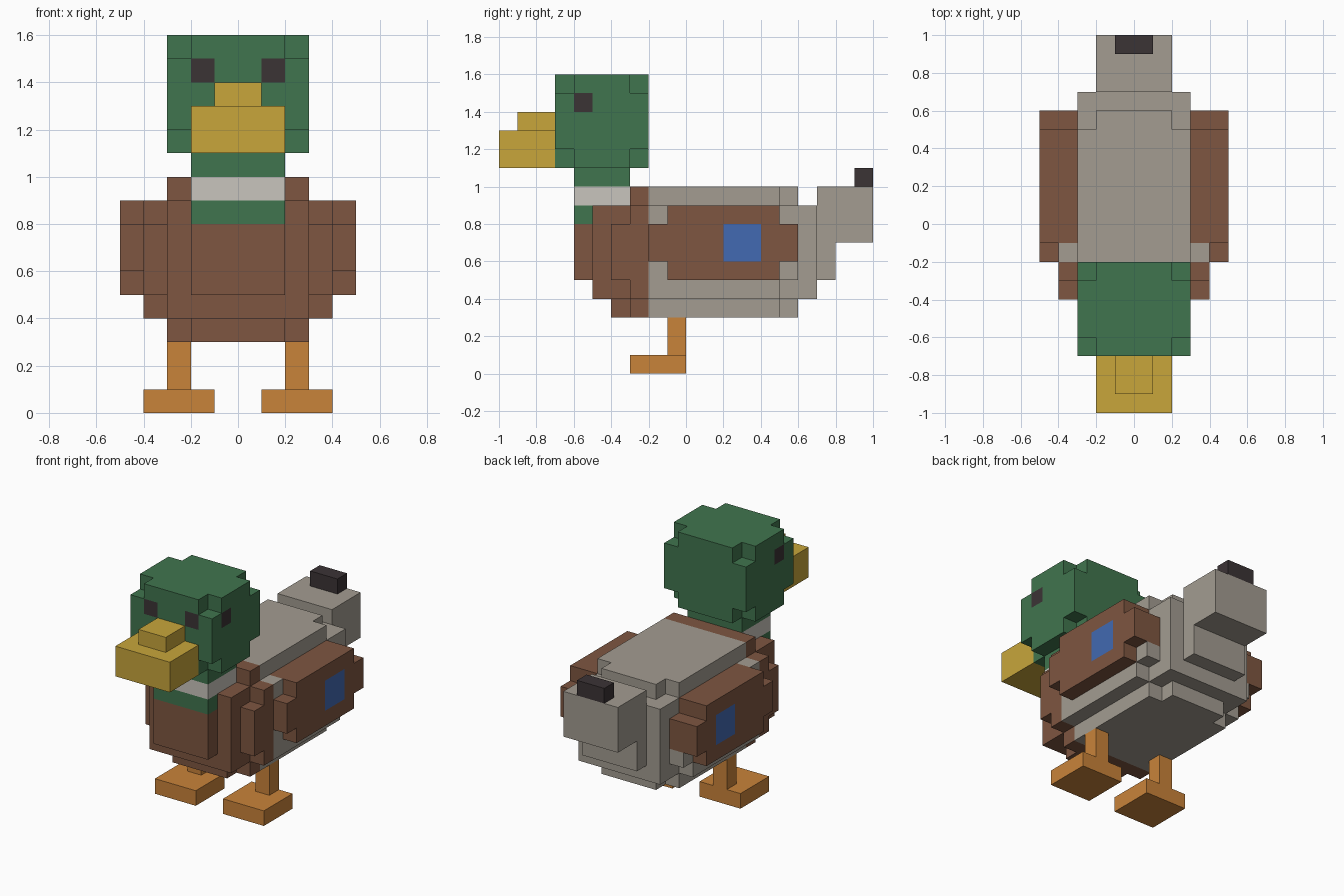
import bpy
import bmesh
from mathutils import Vector

if "Cube" in bpy.data.objects:
    bpy.data.objects.remove(bpy.data.objects["Cube"])

UNIT = 0.1  # edge length of one block


def make_material(name, hex_colour):
    """Flat material from an sRGB hex colour."""
    srgb = [int(hex_colour[i:i + 2], 16) / 255 for i in (0, 2, 4)]
    rgba = [((c + 0.055) / 1.055) ** 2.4 for c in srgb] + [1.0]
    mat = bpy.data.materials.new(name)
    mat.use_nodes = True
    mat.diffuse_color = rgba
    bsdf = next(n for n in mat.node_tree.nodes if n.type == "BSDF_PRINCIPLED")
    bsdf.inputs["Base Color"].default_value = rgba
    bsdf.inputs["Roughness"].default_value = 0.9
    return mat


PALETTE = {name: make_material(name, code) for name, code in (
    ("green", "40754E"), ("brown", "7E5641"), ("grey", "A39C91"),
    ("white", "C9C5BD"), ("yellow", "C8A63B"), ("orange", "C9833A"),
    ("blue", "426AB2"), ("dark", "3B3335"))}
COLOURS = list(PALETTE)

cells = {}  # block position -> (part, colour)


def fill(part, colour, x, y, z):
    """Fill a box of blocks, mirrored across x; a later box replaces an earlier one."""
    for i in range(*x):
        for j in range(*y):
            for k in range(*z):
                cells[i, j, k] = cells[-1 - i, j, k] = (part, colour)


def carve_corners(x, y, z):
    """Remove the corner blocks of a box."""
    for i in (x[1] - 1, -x[1]):
        for j in (y[0], y[1] - 1):
            for k in (z[0], z[1] - 1):
                cells.pop((i, j, k), None)


# Grey trunk, stepped towards the belly, back and rump
fill("body", "grey", (0, 3), (-2, 5), (3, 10))
fill("body", "grey", (0, 2), (5, 6), (3, 10))
fill("body", "grey", (0, 3), (5, 7), (4, 9))
fill("body", "grey", (3, 4), (-2, 5), (4, 9))
fill("body", "grey", (3, 4), (5, 6), (5, 8))

# Brown breast
fill("body", "brown", (0, 2), (-6, -5), (5, 8))
fill("body", "brown", (0, 3), (-5, -2), (4, 9))
fill("body", "brown", (0, 2), (-4, -3), (3, 4))
fill("body", "brown", (0, 3), (-3, -2), (3, 10))
fill("body", "brown", (3, 4), (-4, -3), (5, 8))
fill("body", "brown", (3, 4), (-3, -2), (4, 9))

# Tail with a dark curl
fill("tail", "grey", (0, 2), (7, 8), (5, 10))
fill("tail", "grey", (0, 2), (8, 10), (7, 10))
fill("tail_curl", "dark", (0, 1), (9, 10), (10, 11))

# Wings with a blue patch
fill("wing", "brown", (3, 5), (-1, 5), (5, 9))
fill("wing", "brown", (4, 5), (-2, -1), (6, 8))
fill("wing", "brown", (3, 5), (5, 6), (6, 8))
fill("wing", "blue", (4, 5), (2, 4), (6, 8))

# Neck with a white collar
fill("neck", "green", (0, 2), (-6, -3), (8, 11))
fill("neck", "white", (0, 2), (-6, -3), (9, 10))

# Head with clipped corners and eyes on the front and sides
head = ((0, 3), (-7, -2), (11, 16))
fill("head", "green", *head)
carve_corners(*head)
fill("head", "dark", (1, 2), (-7, -6), (14, 15))
fill("head", "dark", (2, 3), (-6, -5), (14, 15))

# Beak
fill("beak", "yellow", (0, 2), (-10, -7), (11, 13))
fill("beak", "yellow", (0, 1), (-9, -7), (13, 14))

# Legs and feet
fill("leg", "orange", (2, 3), (-1, 0), (1, 3))
fill("foot", "orange", (1, 4), (-3, 0), (0, 1))


def block_face(cell, axis, sign):
    """Corners of one side of a block, wound to face outwards."""
    u, v = (axis + 1) % 3, (axis + 2) % 3
    corners = []
    for a, b in ((0, 0), (1, 0), (1, 1), (0, 1)):
        p = list(cell)
        p[axis] += sign > 0
        p[u] += a
        p[v] += b
        corners.append(tuple(p))
    return corners if sign > 0 else corners[::-1]


def build_part(name, blocks):
    """Skin the exposed sides of the blocks and merge them into large flat faces."""
    bm = bmesh.new()
    verts = {}
    for cell in blocks:
        for axis in range(3):
            for sign in (-1, 1):
                neighbour = list(cell)
                neighbour[axis] += sign
                if tuple(neighbour) in cells:
                    continue
                corners = block_face(cell, axis, sign)
                for p in corners:
                    if p not in verts:
                        verts[p] = bm.verts.new(Vector(p) * UNIT)
                face = bm.faces.new([verts[p] for p in corners])
                face.material_index = COLOURS.index(cells[cell][1])
    bmesh.ops.dissolve_limit(bm, angle_limit=0.01, verts=bm.verts[:],
                             edges=bm.edges[:], delimit={"MATERIAL"})
    mesh = bpy.data.meshes.new(name)
    bm.to_mesh(mesh)
    bm.free()
    for mat in PALETTE.values():
        mesh.materials.append(mat)
    bpy.context.collection.objects.link(bpy.data.objects.new(name, mesh))


# One object per part; wings, legs and feet are split into left and right
groups = {}
for cell, (part, _) in cells.items():
    if part in ("wing", "leg", "foot"):
        part = ("left_" if cell[0] >= 0 else "right_") + part
    groups.setdefault(part, []).append(cell)
for part, blocks in groups.items():
    build_part(part, blocks)
